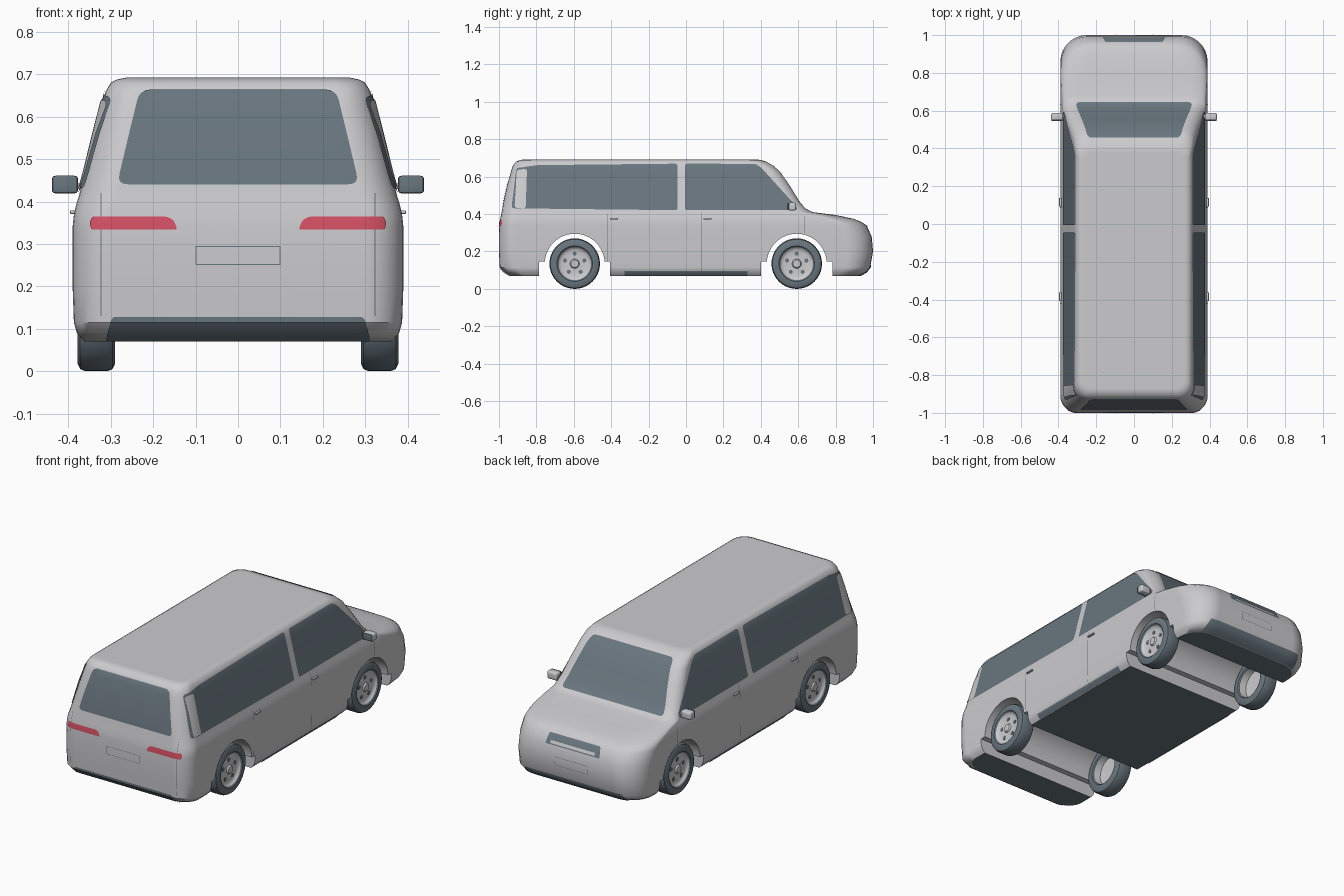
import bpy, bmesh
from math import pi, cos, sin, radians
from mathutils import Vector, Matrix
from mathutils.bvhtree import BVHTree

if "Cube" in bpy.data.objects:
    bpy.data.objects.remove(bpy.data.objects["Cube"])


def material(name, rgb, rough=0.5):
    m = bpy.data.materials.new(name)
    m.use_nodes = True
    m.diffuse_color = (*rgb, 1)
    node = m.node_tree.nodes["Principled BSDF"]
    node.inputs["Base Color"].default_value = (*rgb, 1)
    node.inputs["Roughness"].default_value = rough
    return m


PAINT = material("silver_grey", (0.6, 0.6, 0.62))
DARK = material("dark_slate", (0.14, 0.18, 0.21))
RED = material("lamp_red", (0.66, 0.08, 0.13))


def finish(bm, name, mats, smooth=35):
    mesh = bpy.data.meshes.new(name)
    bm.to_mesh(mesh)
    bm.free()
    ob = bpy.data.objects.new(name, mesh)
    bpy.context.collection.objects.link(ob)
    for m in mats:
        mesh.materials.append(m)
    if smooth:
        smooth_object(ob, smooth)
    return ob


def activate(ob):
    bpy.ops.object.select_all(action='DESELECT')
    ob.select_set(True)
    bpy.context.view_layer.objects.active = ob


def smooth_object(ob, angle):
    activate(ob)
    bpy.ops.object.shade_smooth_by_angle(angle=radians(angle))


def rounded(points, r, steps=4):
    """Round every corner of a 2D outline."""
    if not r:
        return points
    out = []
    pts = [Vector(p) for p in points]
    for i, p in enumerate(pts):
        a, b = pts[i - 1] - p, pts[(i + 1) % len(pts)] - p
        a = p + a.normalized() * min(r, a.length * 0.45)
        b = p + b.normalized() * min(r, b.length * 0.45)
        for k in range(steps + 1):
            t = k / steps
            out.append(a * (1 - t) ** 2 + p * 2 * t * (1 - t) + b * t * t)
    return out


# Body shell: rounded slices as z, y min, y max, half width, corner radii
SLICES = [
    (.07, -.94, .93, .362, .08, .12), (.09, -.975, .965, .38, .09, .13),
    (.115, -.996, .985, .387, .09, .13), (.2, -1, 1, .39, .09, .14),
    (.28, -1, .993, .39, .09, .15), (.34, -.998, .965, .39, .09, .16),
    (.36, -.995, .935, .388, .09, .16), (.375, -.993, .895, .386, .09, .16),
    (.395, -.989, .8, .381, .09, .13), (.41, -.986, .68, .376, .09, .08),
    (.43, -.982, .638, .371, .09, .06), (.47, -.975, .605, .36, .09, .06),
    (.56, -.955, .55, .338, .085, .06), (.63, -.935, .5, .32, .08, .06),
    (.66, -.925, .465, .312, .075, .06), (.68, -.91, .43, .3, .07, .06),
    (.688, -.89, .405, .285, .06, .05), (.692, -.87, .38, .265, .05, .05)]


def slice_ring(bm, z, y0, y1, w, rb, rf, seg=7):
    ring = []
    for sx, y, r, start in ((1, y1 - rf, rf, 0), (-1, y1 - rf, rf, 1),
                            (-1, y0 + rb, rb, 2), (1, y0 + rb, rb, 3)):
        for k in range(seg + 1):
            a = (start + k / seg) * pi / 2
            ring.append(bm.verts.new((sx * (w - r) + r * cos(a), y + r * sin(a), z)))
    return ring


bm = bmesh.new()
rings = [slice_ring(bm, *s) for s in SLICES]
for lo, hi in zip(rings, rings[1:]):
    for i in range(len(lo)):
        j = (i + 1) % len(lo)
        bm.faces.new((lo[i], lo[j], hi[j], hi[i]))
bm.faces.new(rings[0][::-1])
bm.faces.new(rings[-1])
bmesh.ops.recalc_face_normals(bm, faces=bm.faces)
skin = BVHTree.FromBMesh(bm)
body = finish(bm, "body", [PAINT, DARK], 0)

# Wheel wells cut right across the body
AXLES = (-.595, .592)
for y in AXLES:
    arc = [(.16 * cos(a), .135 + .16 * sin(a))
           for a in (radians(4 + 172 * k / 24) for k in range(25))]
    outline = [(-.19, -.1), (.19, -.1), (.19, .145)] + arc + [(-.19, .145)]
    bm = bmesh.new()
    face = bm.faces.new([bm.verts.new((-1, y + u, v)) for u, v in outline])
    ext = bmesh.ops.extrude_face_region(bm, geom=[face])
    moved = [g for g in ext["geom"] if isinstance(g, bmesh.types.BMVert)]
    bmesh.ops.translate(bm, verts=moved, vec=(2, 0, 0))
    bmesh.ops.recalc_face_normals(bm, faces=bm.faces)
    cutter = finish(bm, "well_cutter", [PAINT], 0)
    cutter.hide_render = True
    mod = body.modifiers.new("well", 'BOOLEAN')
    mod.operation, mod.solver, mod.object = 'DIFFERENCE', 'EXACT', cutter
    activate(body)
    bpy.ops.object.modifier_apply(modifier=mod.name)
    bpy.data.objects.remove(cutter)

# Dark underside
for f in body.data.polygons:
    f.material_index = int(f.normal.z < -.9 and f.center.z < .08)
smooth_object(body, 35)
body.modifiers.new("even_normals", 'WEIGHTED_NORMAL').keep_sharp = True


def panel(name, outline, axis, side, mat, r=0, off=.003):
    """Thin sheet laid on the body, cast along x (axis 0) or y (axis 1)."""
    bm = bmesh.new()
    out = Vector((side, 0, 0) if axis == 0 else (0, side, 0))
    across = Vector((0, 1, 0) if axis == 0 else (1, 0, 0))
    pts = rounded(outline, r)
    bm.faces.new([bm.verts.new(out * 2 + across * u + Vector((0, 0, v))) for u, v in pts])
    us, vs = [p[0] for p in pts], [p[1] for p in pts]
    cuts = [((0, 0, s[0]), (0, 0, 1)) for s in SLICES if min(vs) < s[0] < max(vs)]
    cuts += [(across * (k * .02), across) for k in range(-50, 51)
             if min(us) < k * .02 < max(us)]
    for co, no in cuts:
        bmesh.ops.bisect_plane(bm, geom=bm.verts[:] + bm.edges[:] + bm.faces[:],
                               dist=1e-5, plane_co=co, plane_no=no)
    for v in bm.verts:
        loc, normal, _, _ = skin.ray_cast(v.co + Vector((0, 0, 1e-4)), -out)
        if loc is None:
            near = v.co.copy()
            near[axis] = side * (.36, .97)[axis]
            loc, normal, _, _ = skin.find_nearest(near)
        v.co = loc + normal * off
    bm.normal_update()
    for f in bm.faces:
        if f.normal.dot(out) < 0:
            f.normal_flip()
    return finish(bm, name, [mat])


def strip(name, u0, u1, v0, v1, axis, side, mat=DARK, off=.002):
    return panel(name, [(u0, v0), (u1, v0), (u1, v1), (u0, v1)], axis, side, mat, 0, off)


def box(name, centre, size, mat, bevel=.006):
    bm = bmesh.new()
    bmesh.ops.create_cube(bm, size=1, matrix=Matrix.Translation(centre) @ Matrix.Diagonal((*size, 1)))
    if bevel:
        bmesh.ops.bevel(bm, geom=bm.edges[:], offset=bevel, segments=3, profile=.5, affect='EDGES')
    return finish(bm, name, [mat])


# End glass, bumper undersides and number plate outlines
panel("tailgate_glass", [(-.285, .44), (.285, .44), (.232, .662), (-.232, .662)], 1, -1, DARK, .025)
panel("windscreen", [(-.31, .427), (.31, .427), (.247, .665), (-.247, .665)], 1, 1, DARK, .02)
for side, end, z in ((-1, "tail", .25), (1, "nose", .19)):
    panel(end + "_bumper_base", [(-.312, .072), (.312, .072), (.297, .128), (-.297, .128)],
          1, side, DARK, .01)
    for v in (z, z + .043):
        strip(end + "_plate_edge", -.1, .1, v, v + .002, 1, side)
    for u in (-.1, .098):
        strip(end + "_plate_side", u, u + .002, z, z + .045, 1, side)
panel("grille", [(-.165, .29), (.165, .29), (.155, .342), (-.155, .342)], 1, 1, DARK, .008)
strip("grille_bar", -.135, .135, .296, .31, 1, 1, PAINT, .006)

LAMP = [(.143, .334), (.345, .334), (.348, .35), (.342, .364), (.168, .364), (.152, .356)]
for side, tag in ((1, "left"), (-1, "right")):
    # Tail lamps and tailgate seams
    panel("tail_lamp_" + tag, [(side * u, v) for u, v in LAMP], 1, -1, RED, .006)
    strip("tailgate_seam_" + tag, side * .322 - .001, side * .322 + .001, .13, .42, 1, -1)

    # Side glass with a painted rear pillar
    panel("rear_side_glass_" + tag, [(-.932, .43), (-.045, .42), (-.045, .668), (-.8, .66), (-.905, .645)],
          0, side, DARK, .015)
    panel("rear_pillar_" + tag, [(-.915, .432), (-.857, .428), (-.85, .64), (-.902, .635)],
          0, side, PAINT, .015, .006)
    panel("front_side_glass_" + tag, [(-.005, .42), (.595, .42), (.59, .44), (.4, .65), (.37, .667), (-.005, .668)],
          0, side, DARK, .012)

    # Door seams, sill and handles
    for y, z0, z1 in ((.085, .075, .41), (-.42, .15, .4), (.632, .3, .39)):
        strip("door_seam_" + tag, y - .0015, y + .0015, z0, z1, 0, side)
    strip("sill_" + tag, -.33, .33, .072, .096, 0, side, DARK, .004)
    for y in (-.385, .115):
        box("door_handle_" + tag, (side * .39, y, .375), (.012, .045, .008), PAINT, .002)

    # Door mirrors
    box("mirror_arm_" + tag, (side * .377, .57, .436), (.04, .02, .014), PAINT, .003)
    box("mirror_shell_" + tag, (side * .408, .568, .44), (.062, .04, .042), PAINT, .009)
    box("mirror_glass_" + tag, (side * .408, .547, .44), (.058, .006, .038), DARK, .0025)

    # Wheels: lathed rim and tyre with dark bolt openings
    for y, place in zip(AXLES, ("tail", "nose")):
        profile = [(.372, 0), (.372, .02), (.364, .025), (.36, .07), (.366, .084), (.372, .088),
                   (.378, .095), (.378, .118), (.372, .13), (.36, .135), (.308, .135), (.296, .13),
                   (.29, .118), (.29, .092), (.296, .086), (.335, .08), (.342, 0)]
        hub = Vector((0, y, .135))
        bm = bmesh.new()
        vs = [bm.verts.new((side * x, y, .135 + r)) for x, r in profile]
        es = [bm.edges.new(pair) for pair in zip(vs, vs[1:])]
        bmesh.ops.spin(bm, geom=vs + es, cent=hub, axis=(1, 0, 0), angle=2 * pi, steps=40)
        bmesh.ops.remove_doubles(bm, verts=bm.verts, dist=1e-4)
        bmesh.ops.recalc_face_normals(bm, faces=bm.faces)
        for f in bm.faces:
            c = f.calc_center_median()
            f.material_index = int(Vector((0, c.y - y, c.z - .135)).length > .0885)
        for k in range(5):
            a = 2 * pi * k / 5 + pi / 2
            spot = Vector((side * .3615, y + .054 * cos(a), .135 + .054 * sin(a)))
            hole = bmesh.ops.create_cone(
                bm, cap_ends=True, segments=12, radius1=.011, radius2=.011, depth=.004,
                matrix=Matrix.Translation(spot) @ Matrix.Rotation(pi / 2, 4, 'Y'))
            for f in {f for v in hole["verts"] for f in v.link_faces}:
                f.material_index = 1
        finish(bm, "wheel_" + place + "_" + tag, [PAINT, DARK])
